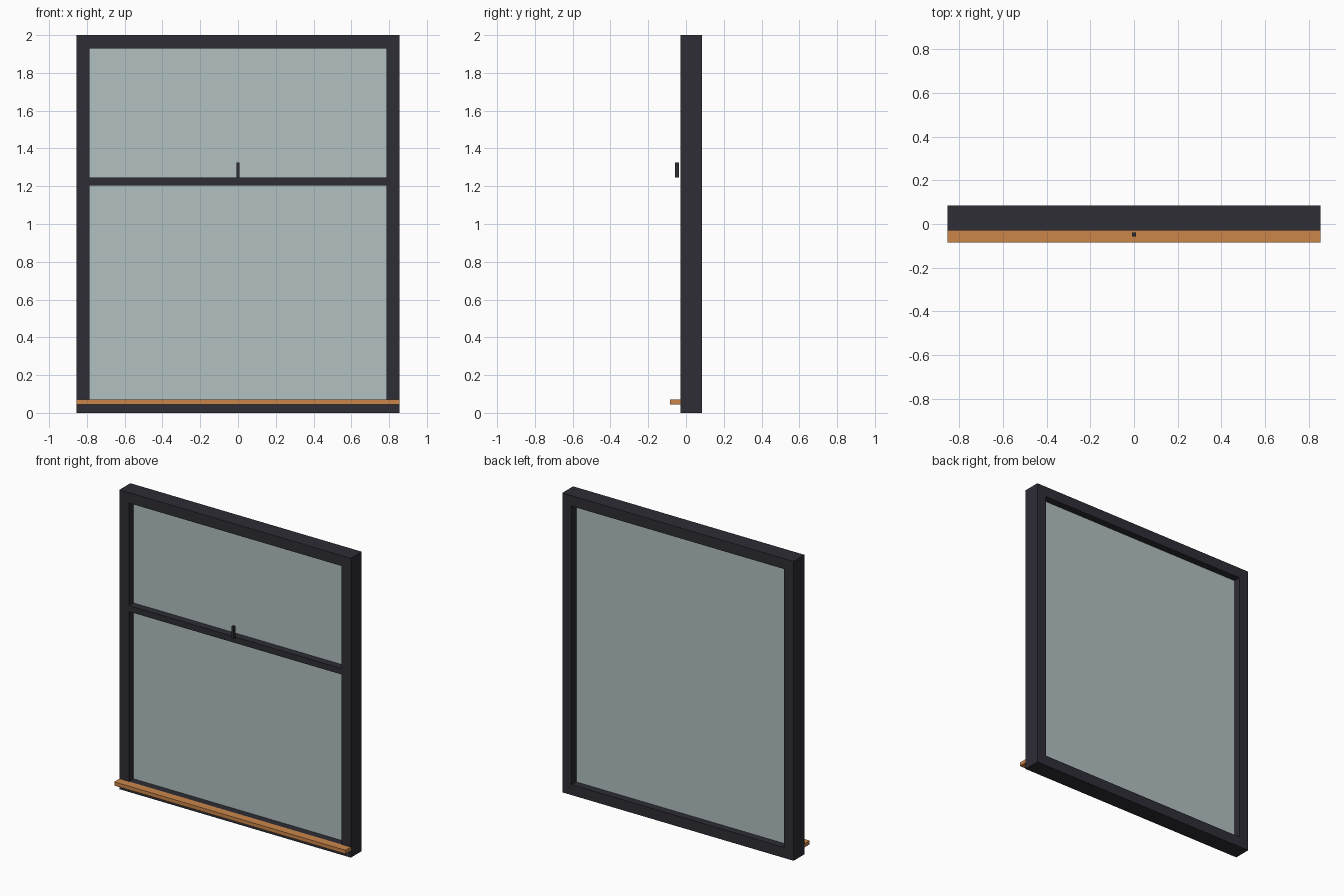
import bpy, bmesh

if "Cube" in bpy.data.objects:
    bpy.data.objects.remove(bpy.data.objects["Cube"])


def material(name, rgb):
    def lin(c):
        c /= 255
        return c / 12.92 if c <= 0.04045 else ((c + 0.055) / 1.055) ** 2.4
    m = bpy.data.materials.new(name)
    m.diffuse_color = (*[lin(c) for c in rgb], 1)
    m.use_nodes = True
    m.node_tree.nodes["Principled BSDF"].inputs["Base Color"].default_value = m.diffuse_color
    return m


CHARCOAL = material("charcoal", (46, 45, 54))
GLASS = material("pale glass", (178, 193, 192))
WOOD = material("warm wood", (203, 134, 74))


def finish(name, bm, mat):
    bmesh.ops.recalc_face_normals(bm, faces=bm.faces)
    mesh = bpy.data.meshes.new(name)
    bm.to_mesh(mesh)
    bm.free()
    mesh.materials.append(mat)
    obj = bpy.data.objects.new(name, mesh)
    bpy.context.collection.objects.link(obj)
    return obj


def box(name, x, y, z, mat):
    """Box from (min, max) ranges on each axis."""
    bm = bmesh.new()
    bmesh.ops.create_cube(bm, size=1)
    for v in bm.verts:
        v.co = [r[0] + (c + 0.5) * (r[1] - r[0]) for c, r in zip(v.co, (x, y, z))]
    return finish(name, bm, mat)


HALF, RAIL = 0.855, 0.07
FRONT, BACK = -0.03, 0.085
INNER = HALF - RAIL

# Outer frame: rectangular ring extruded through its depth
bm = bmesh.new()
rings = []
for inset in (0, RAIL):
    w = HALF - inset
    rings.append([bm.verts.new((sx * w, FRONT, z)) for sx, z in
                  ((-1, inset), (1, inset), (1, 2 - inset), (-1, 2 - inset))])
outer, inner = rings
faces = [bm.faces.new((outer[i], outer[(i + 1) % 4], inner[(i + 1) % 4], inner[i]))
         for i in range(4)]
ext = bmesh.ops.extrude_face_region(bm, geom=faces, use_keep_orig=True)
for v in ext["geom"]:
    if isinstance(v, bmesh.types.BMVert):
        v.co.y = BACK
finish("window_frame", bm, CHARCOAL)

# Pane, cross bar, latch handle and sill
box("glass_pane", (-INNER, INNER), (0.018, 0.037), (RAIL, 2 - RAIL), GLASS)
box("cross_bar", (-INNER, INNER), (FRONT, 0.018), (1.205, 1.245), CHARCOAL)
box("latch_handle", (-0.009, 0.009), (-0.058, -0.038), (1.245, 1.325), CHARCOAL)
box("sill", (-HALF, HALF), (-0.085, FRONT), (0.045, 0.07), WOOD)
